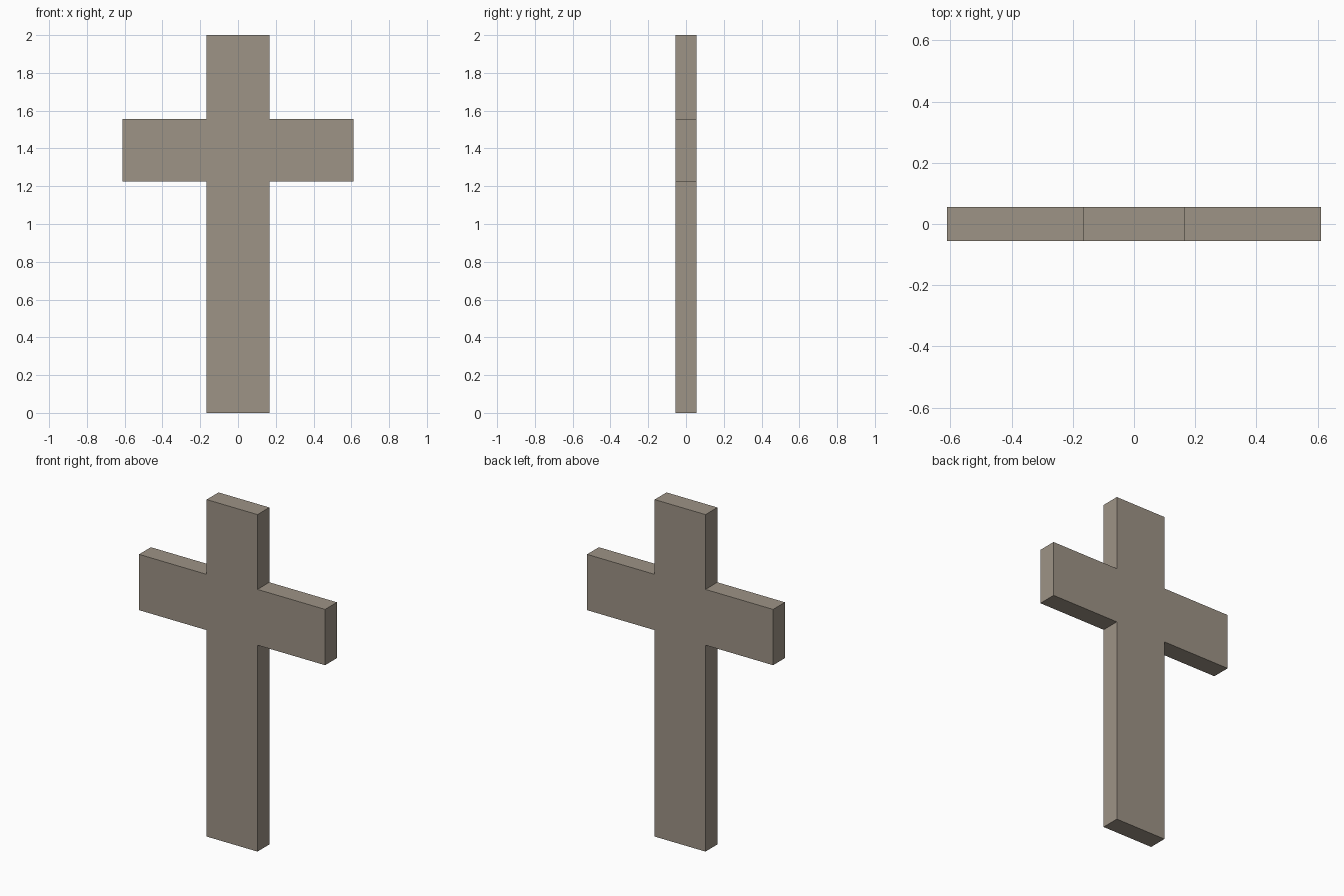
import bpy
import bmesh

if "Cube" in bpy.data.objects:
    bpy.data.objects.remove(bpy.data.objects["Cube"])

# Overall sizes
HALF_WIDTH, HALF_POST, HALF_DEPTH = 0.611, 0.167, 0.0555
ARM_LOW, ARM_HIGH, HEIGHT = 1.225, 1.556, 2.0

# One flat stone colour
stone = bpy.data.materials.new("grey_brown_stone")
stone.diffuse_color = (0.34, 0.292, 0.237, 1.0)
stone.use_nodes = True
stone.node_tree.nodes["Principled BSDF"].inputs["Base Color"].default_value = stone.diffuse_color

# Right half of the cross outline, mirrored for the left half
right = [(HALF_POST, 0), (HALF_POST, ARM_LOW), (HALF_WIDTH, ARM_LOW),
         (HALF_WIDTH, ARM_HIGH), (HALF_POST, ARM_HIGH), (HALF_POST, HEIGHT)]
outline = right + [(-x, z) for x, z in reversed(right)]

# Fill the outline at the front and extrude it to the back
bm = bmesh.new()
front = bm.faces.new([bm.verts.new((x, -HALF_DEPTH, z)) for x, z in outline])
extruded = bmesh.ops.extrude_face_region(bm, geom=[front], use_keep_orig=True)
back = [v for v in extruded["geom"] if isinstance(v, bmesh.types.BMVert)]
bmesh.ops.translate(bm, verts=back, vec=(0, 2 * HALF_DEPTH, 0))
bmesh.ops.recalc_face_normals(bm, faces=bm.faces[:])

mesh = bpy.data.meshes.new("cross")
bm.to_mesh(mesh)
bm.free()
mesh.materials.append(stone)
cross = bpy.data.objects.new("cross", mesh)
bpy.context.collection.objects.link(cross)
